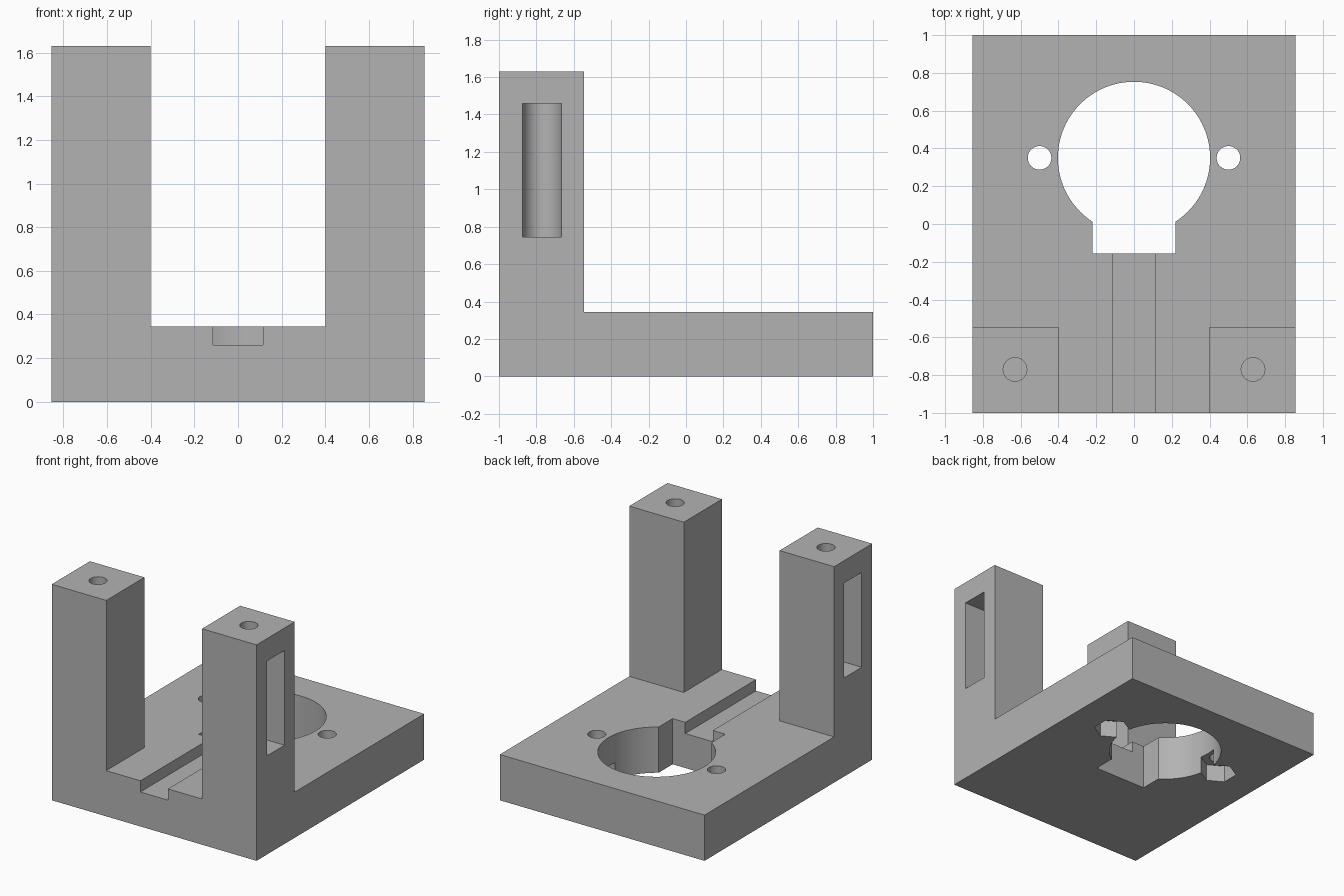
import bpy
import bmesh
import math
from mathutils import Matrix

if "Cube" in bpy.data.objects:
    bpy.data.objects.remove(bpy.data.objects["Cube"], do_unlink=True)

# Overall sizes
HALF_W, HALF_D, HEIGHT = 0.855, 1.0, 1.63
BASE_H = 0.345
TOWER_IN, TOWER_BACK = 0.4, -0.545
BORE_Y, SCREW_X, SCREW_R = 0.35, 0.5, 0.0625
POST = (0.63, -0.77)
POCKET_R, POCKET_LOW, POCKET_TOP = 0.104, 0.745, 1.46

gray = bpy.data.materials.new("gray plastic")
gray.use_nodes = True
color = (0.45, 0.45, 0.45, 1)
gray.diffuse_color = color
gray.node_tree.nodes["Principled BSDF"].inputs["Base Color"].default_value = color


def make(name, bm):
    mesh = bpy.data.meshes.new(name)
    bm.to_mesh(mesh)
    bm.free()
    obj = bpy.data.objects.new(name, mesh)
    bpy.context.collection.objects.link(obj)
    return obj


def box(name, x, y, z):
    bm = bmesh.new()
    bmesh.ops.create_cube(bm, size=1)
    for v in bm.verts:
        v.co = [a[0] + (c + 0.5) * (a[1] - a[0]) for a, c in zip((x, y, z), v.co)]
    return make(name, bm)


def prism(name, center, radius, z, sides=64, turn=0):
    bm = bmesh.new()
    place = Matrix.Translation((*center, sum(z) / 2)) @ Matrix.Rotation(turn, 4, "Z")
    bmesh.ops.create_cone(bm, cap_ends=True, segments=sides, radius1=radius,
                          radius2=radius, depth=z[1] - z[0], matrix=place)
    return make(name, bm)


def cut(cutter):
    cutter.hide_render = True
    mod = body.modifiers.new("cut", "BOOLEAN")
    mod.operation, mod.solver, mod.object = "DIFFERENCE", "EXACT", cutter
    bpy.context.view_layer.objects.active = body
    bpy.ops.object.modifier_apply(modifier=mod.name)
    bpy.data.objects.remove(cutter, do_unlink=True)


# Solid block, then carved to a base plate with two front towers
body = box("mount_bracket", (-HALF_W, HALF_W), (-HALF_D, HALF_D), (0, HEIGHT))
body.data.materials.append(gray)
cut(box("rear_space", (-2, 2), (TOWER_BACK, 2), (BASE_H, 2)))
cut(box("tower_gap", (-TOWER_IN, TOWER_IN), (-2, 0), (BASE_H, 2)))

# Large bore with square notch, and the cable groove to the front
cut(prism("bore", (0, BORE_Y), 0.403, (-1, 1), 96))
cut(box("notch", (-0.22, 0.22), (-0.155, 0.2), (-1, 1)))
cut(box("groove", (-0.115, 0.115), (-2, -0.1), (0.26, 1)))

for side in (-1, 1):
    # Screw hole beside the bore, with a hexagonal nut recess below
    cut(prism("screw_hole", (side * SCREW_X, BORE_Y), SCREW_R, (-1, 1), 48))
    cut(prism("nut_recess", (side * SCREW_X, BORE_Y), 0.13, (-1, 0.13), 6))
    # Round-ended pocket open to the outer side of the tower
    px, py = side * POST[0], POST[1]
    cut(prism("pocket_end", (px, py), POCKET_R, (POCKET_LOW, POCKET_TOP)))
    cut(box("pocket", sorted((px, side * 2)), (py - POCKET_R, py + POCKET_R),
            (POCKET_LOW, POCKET_TOP)))
    # Hole from the tower top into the pocket
    cut(prism("top_hole", (px, py), SCREW_R, (POCKET_TOP - 0.1, 2), 48))

# Smooth round walls, sharp edges elsewhere
bpy.ops.object.select_all(action="DESELECT")
body.select_set(True)
bpy.context.view_layer.objects.active = body
bpy.ops.object.shade_smooth_by_angle(angle=math.radians(30))
